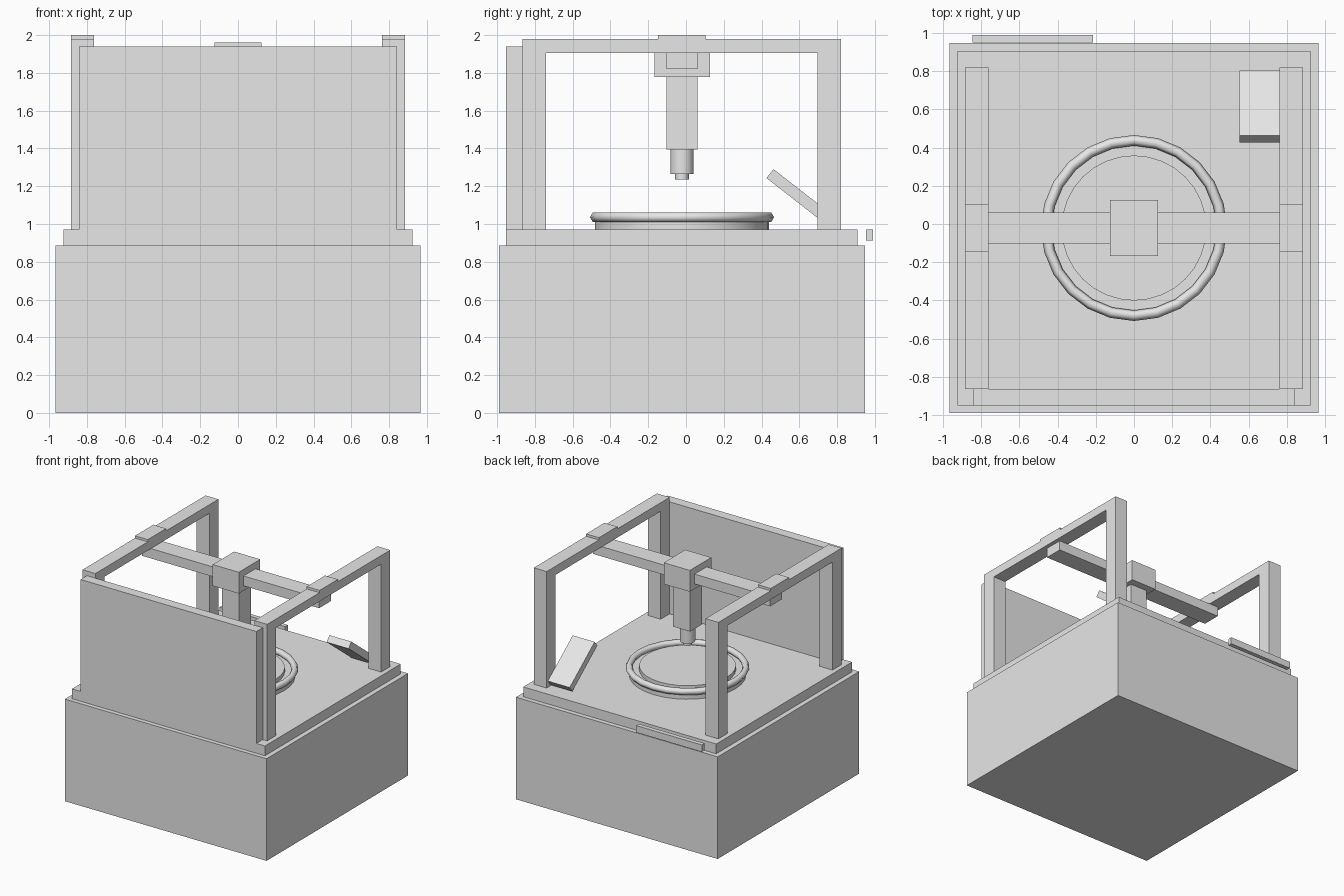
import bpy, math
from mathutils import Matrix

cube = bpy.data.objects.get("Cube")
if cube:
    bpy.data.objects.remove(cube, do_unlink=True)

grey = bpy.data.materials.new("plain_grey")
grey.use_nodes = True
grey.diffuse_color = (0.8, 0.8, 0.8, 1)
grey.node_tree.nodes["Principled BSDF"].inputs["Base Color"].default_value = (0.8, 0.8, 0.8, 1)


def finish(name, smooth=False):
    ob = bpy.context.object
    ob.name = name
    ob.data.materials.append(grey)
    if smooth:
        bpy.ops.object.shade_smooth_by_angle(angle=math.radians(40))
    return ob


def box(name, x, y, z):
    """Box from (min, max) pairs on each axis."""
    bpy.ops.mesh.primitive_cube_add(size=1)
    ob = finish(name)
    spans = (x, y, z)
    size = Matrix.Diagonal([b - a for a, b in spans] + [1])
    ob.data.transform(size)
    ob.location = [(a + b) / 2 for a, b in spans]
    return ob


def cylinder(name, radius, z, sides=32):
    bpy.ops.mesh.primitive_cylinder_add(vertices=sides, radius=radius, depth=z[1] - z[0],
                                        location=(0, AXIS_Y, (z[0] + z[1]) / 2))
    return finish(name, True)


AXIS_Y = -0.021
DECK = 0.97
RAIL_LOW, RAIL_TOP = 1.905, 1.98
FRONT, BACK = -0.865, 0.82
BAR = (-0.103, 0.061)

# Cabinet, deck and front wall
box("base_cabinet", (-0.967, 0.967), (-0.99, 0.947), (0, 0.885))
box("deck", (-0.925, 0.925), (-0.952, 0.907), (0.885, DECK))
box("front_wall", (-0.843, 0.843), (-0.952, FRONT), (DECK, 1.94))

# Side frames with sliders
for side, sx in (("left", 1), ("right", -1)):
    x = sorted((sx * 0.762, sx * 0.885))
    box(side + "_front_post", x, (FRONT, -0.742), (DECK, RAIL_LOW))
    box(side + "_back_post", x, (0.697, BACK), (DECK, RAIL_LOW))
    box(side + "_rail", x, (FRONT, BACK), (RAIL_LOW, RAIL_TOP))
    box(side + "_slider", x, (-0.147, 0.104), (RAIL_TOP, 2.0))

# Crossbar and tool head
box("crossbar", (-0.85, 0.85), BAR, (1.82, RAIL_LOW))
box("carriage", (-0.125, 0.125), (-0.168, 0.126), (1.777, 1.962))
box("head_column", (-0.082, 0.082), BAR, (1.395, 1.777))
cylinder("nozzle_body", 0.061, (1.265, 1.395))
cylinder("nozzle_tip", 0.036, (1.235, 1.265))

# Round work plate with rim
cylinder("plate_foot", 0.46, (DECK, 1.015))
cylinder("plate_disc", 0.38, (1.015, 1.05))
bpy.ops.mesh.primitive_torus_add(major_segments=24, minor_segments=6, major_radius=0.459,
                                 minor_radius=0.028, location=(0, AXIS_Y, 1.036))
finish("plate_rim")
bpy.ops.object.shade_smooth()

# Tilted control panel and back handle
panel = box("control_panel", (0.552, 0.762), (0.399, 0.831), (1.104, 1.164))
panel.rotation_euler.x = math.radians(-37.9)
box("back_handle", (-0.845, -0.215), (0.952, 0.99), (0.912, 0.972))
